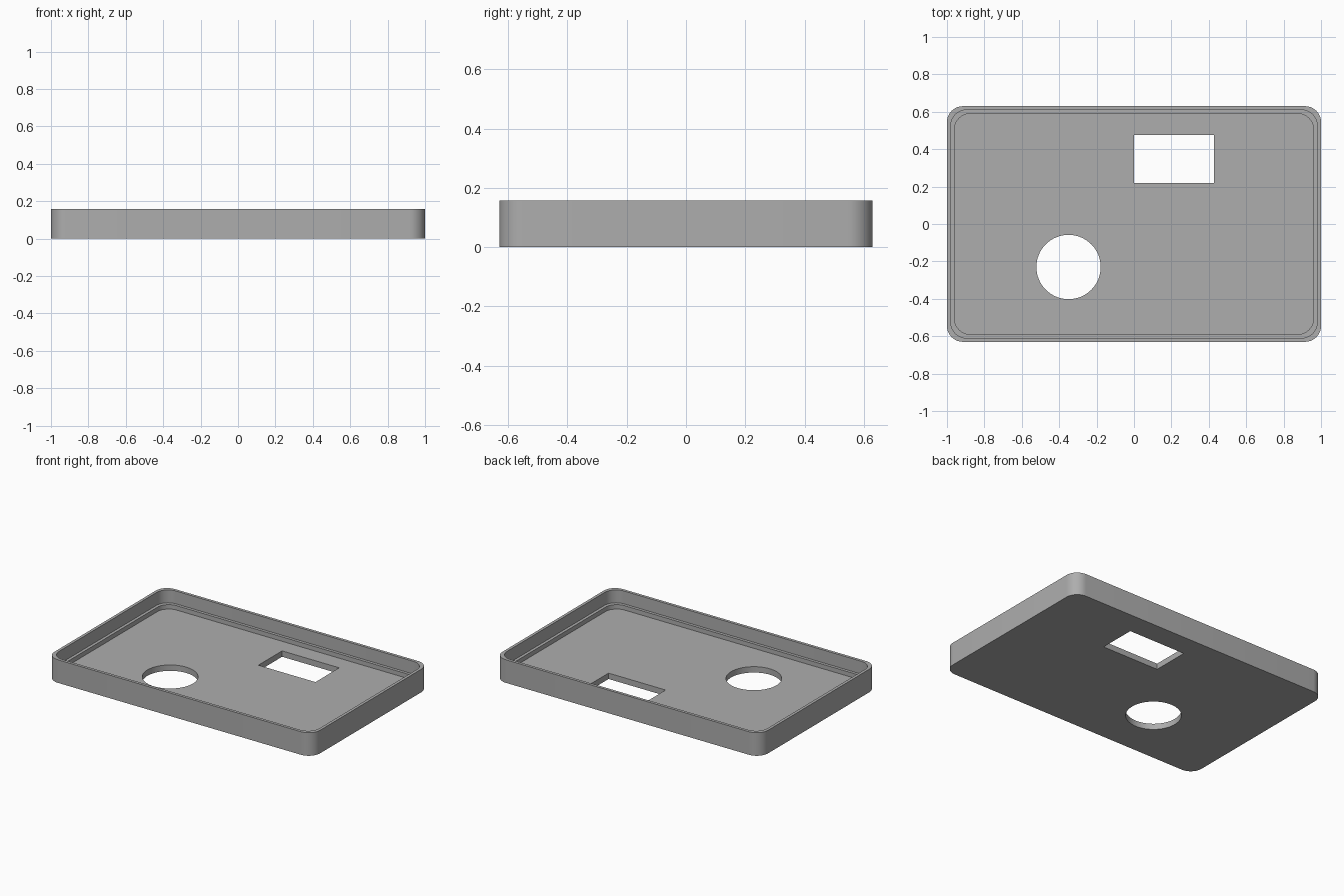
import bpy, bmesh, math

cube = bpy.data.objects.get("Cube")
if cube:
    bpy.data.objects.remove(cube, do_unlink=True)

HALF_X, HALF_Y, HEIGHT = 1.0, 0.63, 0.157
FLOOR, LEDGE, WALL = 0.04, 0.07, 0.02
RADIUS = 0.085

grey = bpy.data.materials.new("plain grey")
grey.use_nodes = True
colour = (0.42, 0.42, 0.42, 1)
grey.diffuse_color = colour
grey.node_tree.nodes["Principled BSDF"].inputs["Base Color"].default_value = colour


def rounded_ring(bm, inset, z, steps=10):
    """Add the vertices of a rounded rectangle, counter-clockwise."""
    cx, cy = HALF_X - inset - RADIUS, HALF_Y - inset - RADIUS
    ring = []
    for i, (sx, sy) in enumerate([(1, 1), (-1, 1), (-1, -1), (1, -1)]):
        for k in range(steps + 1):
            a = (i + k / steps) * math.pi / 2
            ring.append(bm.verts.new((sx * cx + RADIUS * math.cos(a),
                                      sy * cy + RADIUS * math.sin(a), z)))
    return ring


def finish(name, bm):
    bmesh.ops.recalc_face_normals(bm, faces=bm.faces)
    mesh = bpy.data.meshes.new(name)
    bm.to_mesh(mesh)
    bm.free()
    mesh.materials.append(grey)
    obj = bpy.data.objects.new(name, mesh)
    bpy.context.collection.objects.link(obj)
    return obj


# Tray shell: outer wall, rim, lip recess, ledge and floor
bm = bmesh.new()
steps_in = [(0, 0), (0, HEIGHT), (WALL, HEIGHT), (WALL, LEDGE),
            (2 * WALL, LEDGE), (2 * WALL, FLOOR)]
rings = [rounded_ring(bm, inset, z) for inset, z in steps_in]
for low, high in zip(rings, rings[1:]):
    for i in range(len(low)):
        j = (i + 1) % len(low)
        bm.faces.new((low[i], low[j], high[j], high[i]))
bm.faces.new(rings[0])
bm.faces.new(rings[-1])
tray = finish("tray", bm)

# Cutters for the round and rectangular openings
bm = bmesh.new()
bmesh.ops.create_cone(bm, cap_ends=True, segments=64, radius1=0.172, radius2=0.172, depth=0.3)
round_cutter = finish("round_opening_cutter", bm)
round_cutter.location = (-0.35, -0.23, 0)

bm = bmesh.new()
bmesh.ops.create_cube(bm, size=1)
bmesh.ops.scale(bm, vec=(0.43, 0.255, 0.3), verts=bm.verts)
slot_cutter = finish("rectangular_opening_cutter", bm)
slot_cutter.location = (0.214, 0.348, 0)

bpy.context.view_layer.objects.active = tray
tray.select_set(True)
for cutter in (round_cutter, slot_cutter):
    cutter.hide_render = True
    mod = tray.modifiers.new(cutter.name, 'BOOLEAN')
    mod.operation = 'DIFFERENCE'
    mod.solver = 'EXACT'
    mod.object = cutter
    bpy.ops.object.modifier_apply(modifier=mod.name)
    bpy.data.objects.remove(cutter, do_unlink=True)

# Smooth corners, crisp edges
bpy.ops.object.select_all(action='DESELECT')
tray.select_set(True)
bpy.ops.object.shade_smooth_by_angle(angle=math.radians(30))
